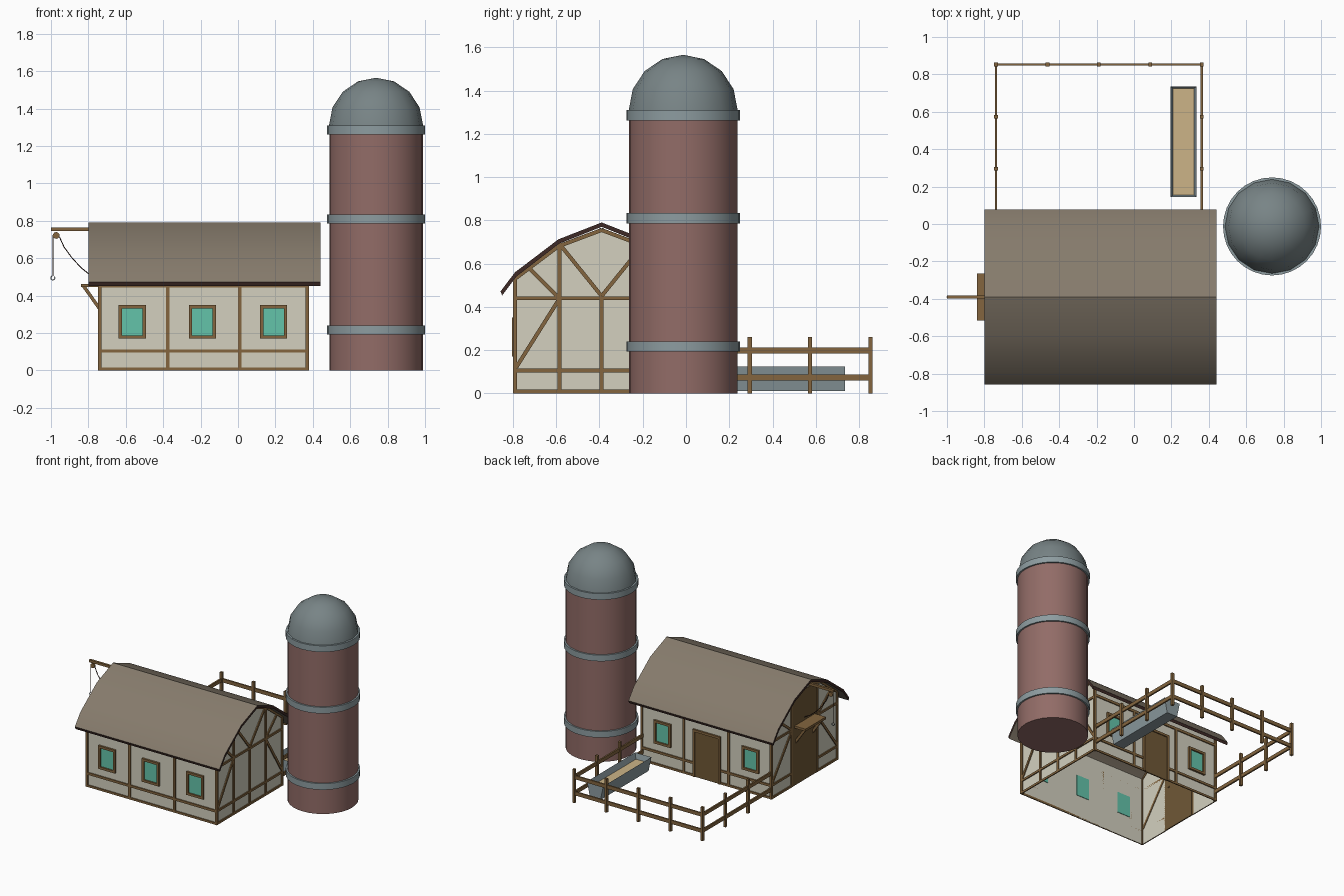
import bpy, bmesh, math
from mathutils import Vector, Matrix

if "Cube" in bpy.data.objects:
    bpy.data.objects.remove(bpy.data.objects["Cube"])


def mat(name, r, g, b):
    m = bpy.data.materials.new(name)
    m.diffuse_color = [(c / 255 / 12.92 if c < 10 else ((c / 255 + 0.055) / 1.055) ** 2.4)
                       for c in (r, g, b)] + [1]
    m.use_nodes = True
    m.node_tree.nodes["Principled BSDF"].inputs["Base Color"].default_value = m.diffuse_color
    return m


CREAM = mat("cream_plaster", 211, 208, 191)
WOOD = mat("timber_brown", 131, 101, 62)
DOOR = mat("door_brown", 112, 88, 54)
ROOF = mat("roof_grey_brown", 134, 123, 108)
DARK = mat("dark_edge", 62, 42, 38)
GLASS = mat("teal_glass", 100, 196, 170)
BRICK = mat("silo_red", 146, 108, 103)
METAL = mat("band_metal", 141, 156, 160)
DOME = mat("dome_grey", 120, 132, 134)
FEED = mat("feed_tan", 204, 180, 135)


def finish(bm, name, *mats, smooth=None):
    bmesh.ops.recalc_face_normals(bm, faces=bm.faces)
    me = bpy.data.meshes.new(name)
    bm.to_mesh(me)
    bm.free()
    for m in mats:
        me.materials.append(m)
    if smooth:
        me.shade_smooth()
        me.set_sharp_from_angle(angle=math.radians(smooth))
    ob = bpy.data.objects.new(name, me)
    bpy.context.collection.objects.link(ob)
    return ob


def box(name, x, y, z, m):
    """Box from (min, max) ranges."""
    bm = bmesh.new()
    bmesh.ops.create_cube(bm, size=1)
    for v in bm.verts:
        v.co = [r[0] if c < 0 else r[1] for c, r in zip(v.co, (x, y, z))]
    return finish(bm, name, m)


def bar(name, p, q, m, side=(1, 0, 0), w=0.018, t=0.016):
    """Straight timber from p to q; t is its thickness along side, w across."""
    p, q, s = Vector(p), Vector(q), Vector(side)
    d = (q - p).normalized()
    rot = Matrix((s, d.cross(s), d)).transposed().to_4x4()
    bm = bmesh.new()
    bmesh.ops.create_cube(bm, size=1, matrix=Matrix.Translation((p + q) / 2) @ rot
                          @ Matrix.Diagonal((t, w, (q - p).length, 1)))
    return finish(bm, name, m)


def lathe(name, prof, cx, cy, m, n=16, smooth=40):
    """Revolve an (r, z) profile around a vertical axis."""
    bm = bmesh.new()
    vs = [bm.verts.new((cx + r, cy, z)) for r, z in prof]
    es = [bm.edges.new(e) for e in zip(vs, vs[1:])]
    bmesh.ops.spin(bm, geom=vs + es, cent=(cx, cy, 0), axis=(0, 0, 1),
                   angle=2 * math.pi, steps=n)
    bmesh.ops.remove_doubles(bm, verts=bm.verts, dist=1e-4)
    return finish(bm, name, m, smooth=smooth)


def rope(name, pts, r, m):
    cu = bpy.data.curves.new(name, 'CURVE')
    cu.dimensions, cu.bevel_depth, cu.bevel_resolution = '3D', r, 1
    sp = cu.splines.new('POLY')
    sp.points.add(len(pts) - 1)
    for a, b in zip(sp.points, pts):
        a.co = (*b, 1)
    cu.materials.append(m)
    bpy.context.collection.objects.link(bpy.data.objects.new(name, cu))


X0, X1, Y0, Y1, CY = -0.74, 0.37, -0.79, 0.01, -0.39

# Barn walls: open-bottomed shell with two gables
half = [(0.4, 0), (0.4, 0.54), (0.2, 0.69)]
prof = [(-y, z) for y, z in half] + [(0, 0.765)] + half[::-1]
bm = bmesh.new()
rings = [[bm.verts.new((x, CY + y, z)) for y, z in prof] for x in (X0, X1)]
for r in rings:
    bm.faces.new(r)
for i in (0, 5):
    bm.faces.new((rings[0][i], rings[0][i + 1], rings[1][i + 1], rings[1][i]))
finish(bm, "barn_walls", CREAM)

# Curved roof slab with dark edges
half = [(0.467, 0.472), (0.4, 0.56), (0.2, 0.712), (0, 0.79)]
outer = [(-y, z) for y, z in half] + half[-2::-1]
loop = outer + [(y * 0.985, z - 0.02) for y, z in outer[::-1]]
bm = bmesh.new()
a, b = [[bm.verts.new((x, CY + y, z)) for y, z in loop] for x in (-0.8, 0.44)]
n = len(loop)
for i in range(n):
    j = (i + 1) % n
    f = bm.faces.new((a[i], a[j], b[j], b[i]))
    f.material_index = 1 if i in (n // 2 - 1, n - 1) else 0
for i in range(n // 2 - 1):
    for r in (a, b):
        f = bm.faces.new((r[i], r[i + 1], r[n - 2 - i], r[n - 1 - i]))
        f.material_index = 1
finish(bm, "barn_roof", ROOF, DARK, smooth=30)

# Corner posts
for x in (X0, X1):
    for y in (Y0, Y1):
        box("corner_post", (x - 0.009, x + 0.009), (y - 0.009, y + 0.009), (0, 0.53), WOOD)


def window(cx, y, s):
    """Framed window on a long wall; s is the outward y direction."""
    yr = sorted((y, y + s * 0.015))
    for k in (-1, 1):
        e = cx + k * 0.064
        box("window_frame_side", (e - 0.009, e + 0.009), yr, (0.17, 0.35), WOOD)
        z = 0.26 + k * 0.081
        box("window_frame_rail", (cx - 0.073, cx + 0.073), yr, (z - 0.009, z + 0.009), WOOD)
    box("window_glass", (cx - 0.056, cx + 0.056), (y - 0.004, y + 0.004), (0.178, 0.342), GLASS)


# Long wall timbers and windows
for y, s in ((Y0, -1), (Y1, 1)):
    yr = sorted((y, y + s * 0.008))
    for x in (-0.375, 0.01):
        box("wall_post", (x - 0.009, x + 0.009), yr, (0, 0.46), WOOD)
    spans = [(X0, X1)] if s < 0 else [(X0, -0.30), (-0.08, X1)]
    for xr in spans:
        box("wall_rail_low", xr, yr, (0.095, 0.113), WOOD)
        box("wall_sill", xr, yr, (0, 0.016), WOOD)
    box("wall_rail_top", (X0, X1), yr, (0.443, 0.463), WOOD)
    for cx in (-0.565, -0.19, 0.19):
        if s < 0 or cx != -0.19:
            window(cx, y, s)

# Back door with frame
box("back_door", (-0.29, -0.09), (Y1 - 0.003, Y1 + 0.006), (0.0, 0.35), DOOR)
for x in (-0.299, -0.081):
    box("back_door_jamb", (x - 0.009, x + 0.009), (Y1, Y1 + 0.014), (0, 0.368), WOOD)
box("back_door_head", (-0.29, -0.09), (Y1, Y1 + 0.014), (0.35, 0.368), WOOD)

# Gable timbers, mirrored about the ridge line
for x, s in ((X0, -1), (X1, 1)):
    xr = sorted((x, x + s * 0.008))
    inner = 0.155 if s < 0 else 0.195
    for k in (-1, 1):
        P = lambda y, z: (x + s * 0.002, CY + k * y, z)
        yi = CY + k * inner
        box("gable_post", xr, (yi - 0.009, yi + 0.009), (0, 0.70), WOOD)
        start = inner if s < 0 else 0
        yr = sorted((CY + k * start, CY + k * 0.4))
        for z in (0.008, 0.105, 0.44):
            box("gable_rail", xr, yr, (z - 0.008, z + 0.009), WOOD)
        bar("gable_brace_low", P(0.395, 0.12), P(inner + 0.005, 0.43), WOOD, t=0.012)
        bar("gable_brace_high", P(0.35, 0.595), P(inner + 0.005, 0.445), WOOD, t=0.012)
        if s > 0:
            bar("gable_v_brace", P(0, 0.45), P(0.19, 0.685), WOOD, t=0.012)
        bar("gable_verge", P(0.4, 0.53), P(0.2, 0.68), WOOD, t=0.012)
        bar("gable_verge", P(0.2, 0.68), P(0, 0.755), WOOD, t=0.012)
box("gable_middle_post", (X1, X1 + 0.008), (CY - 0.009, CY + 0.009), (0, 0.44), WOOD)

# Left end: barn door, loft door, loading ledge with braces
box("barn_door", (X0 - 0.006, X0 + 0.003), (CY - 0.146, CY + 0.146), (0, 0.43), DOOR)
box("loft_door", (X0 - 0.006, X0 + 0.003), (CY - 0.146, CY + 0.146), (0.43, 0.70), DOOR)
box("loft_ledge", (-0.84, X0), (CY - 0.125, CY + 0.125), (0.445, 0.463), WOOD)
for k in (-1, 1):
    y = CY + k * 0.105
    bar("ledge_brace", (-0.825, y, 0.45), (X0, y, 0.33), WOOD, side=(0, 1, 0))

# Hoist beam, pulley, ropes and hook
box("hoist_beam", (-1.0, X0), (CY - 0.009, CY + 0.009), (0.745, 0.764), WOOD)
bm = bmesh.new()
bmesh.ops.create_cone(bm, cap_ends=True, segments=10, radius1=0.018, radius2=0.018, depth=0.014,
                      matrix=Matrix.Translation((-0.972, CY, 0.722)) @ Matrix.Rotation(math.pi / 2, 4, 'X'))
finish(bm, "pulley", WOOD, smooth=40)
rope("hoist_rope", [(-0.99, CY, 0.725), (-0.99, CY, 0.505)], 0.003, DARK)
rope("slack_rope", [(-0.955, CY, 0.715), (-0.93, CY, 0.66), (-0.89, CY, 0.605),
                    (-0.84, CY, 0.55), (-0.79, CY, 0.51), (-0.745, CY, 0.485)], 0.003, DARK)
rope("hook", [(-0.99 + 0.011 * math.cos(t * math.pi / 5), CY, 0.495 + 0.011 * math.sin(t * math.pi / 5))
              for t in range(3, 12)], 0.003, METAL)

# Silo: body, bands, dome
SX, SY = 0.738, -0.013
lathe("silo_body", [(0, 0), (0.25, 0), (0.25, 1.3), (0, 1.3)], SX, SY, BRICK, 32)
for z in (0.193, 0.785, 1.262):
    lathe("silo_band", [(0.245, z), (0.262, z), (0.262, z + 0.048), (0.245, z + 0.048)],
          SX, SY, METAL, 32)
lathe("silo_dome", [(0.252 * math.cos(t * math.pi / 8), 1.308 + 0.257 * math.sin(t * math.pi / 8))
                    for t in range(5)], SX, SY, DOME, 16)


# Paddock fence
def rail(a, b):
    for z in (0.074, 0.199):
        box("fence_rail", (a[0] - 0.006, b[0] + 0.006), (a[1] - 0.006, b[1] + 0.006),
            (z - 0.014, z + 0.014), WOOD)


FX0, FX1, FY = -0.738, 0.362, 0.853
rail((FX0, FY), (FX1, FY))
posts = [(FX0 + i * (FX1 - FX0) / 4, FY) for i in range(5)]
for x in (FX0, FX1):
    rail((x, Y1), (x, FY))
    posts += [(x, 0.295), (x, 0.573)]
for x, y in posts:
    box("fence_post", (x - 0.01, x + 0.01), (y - 0.01, y + 0.01), (0, 0.26), WOOD)

# Feeding trough: tapered open box with feed inside
bm = bmesh.new()
bmesh.ops.create_cube(bm, size=1)
for v in bm.verts:
    w = 0.07 if v.co.z > 0 else 0.045
    v.co = (0.265 + math.copysign(w, v.co.x), 0.44 + v.co.y * 0.59, 0.012 if v.co.z < 0 else 0.125)
top = max(bm.faces, key=lambda f: f.calc_center_median().z)
bmesh.ops.inset_region(bm, faces=[top], thickness=0.014)
for v in top.verts:
    v.co.z -= 0.045
    v.co.x = 0.265 + (v.co.x - 0.265) * 0.93
top.material_index = 1
finish(bm, "feeding_trough", METAL, FEED)
